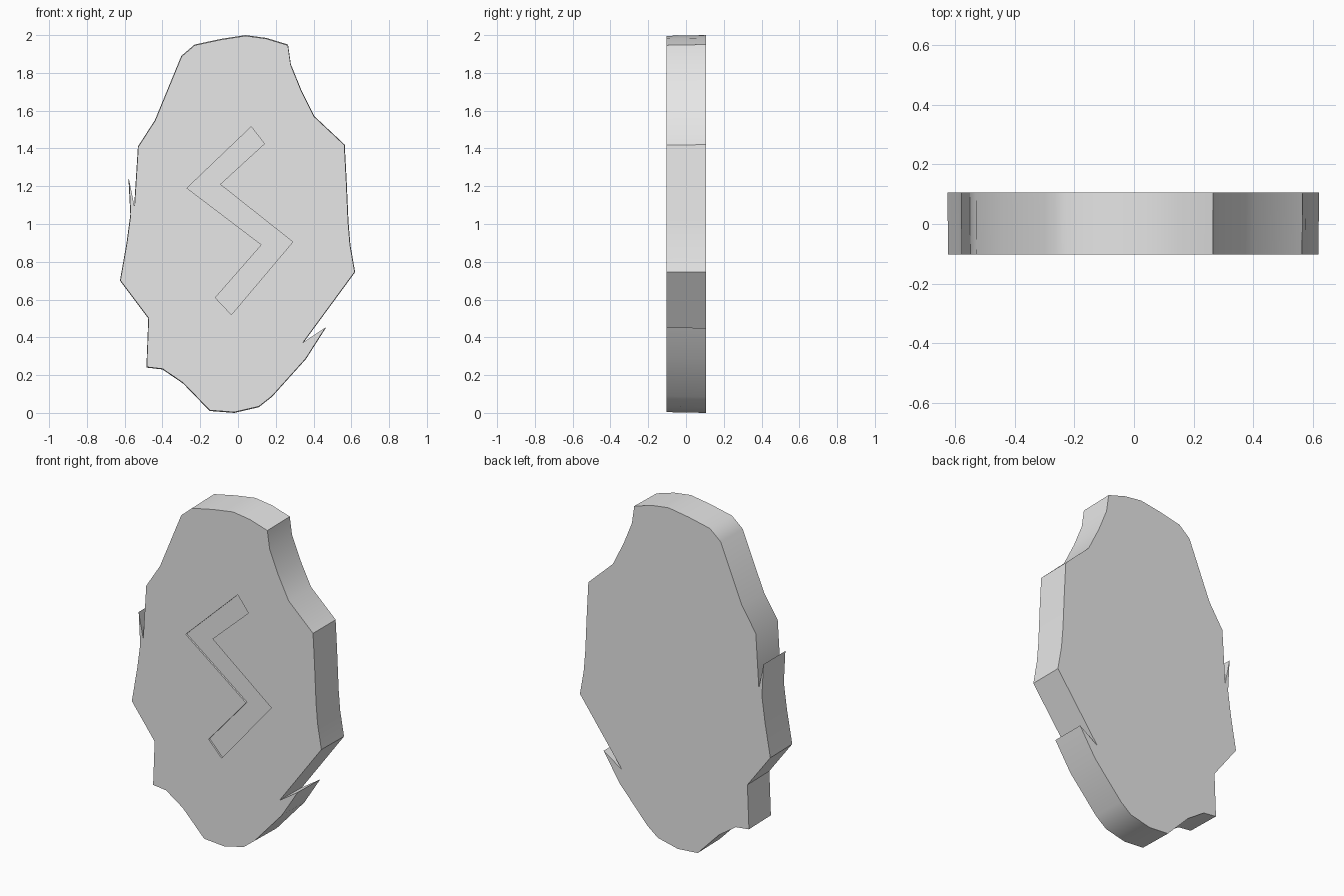
import bpy
import bmesh

cube = bpy.data.objects.get("Cube")
if cube:
    bpy.data.objects.remove(cube, do_unlink=True)

FRONT, BACK = -0.103, 0.105
GROOVE_FLOOR = -0.093

# Worn stone silhouette as (x, z), including the two chipped slivers
OUTLINE = [
    (.04, 2), (-.09, 1.98), (-.23, 1.95), (-.3, 1.89), (-.44, 1.55),
    (-.53, 1.41), (-.55, 1.09), (-.58, 1.24), (-.57, 1.05), (-.59, .9),
    (-.625, .7), (-.475, .5), (-.485, .24), (-.4, .23), (-.29, .155),
    (-.15, .01), (-.02, 0), (.11, .03), (.18, .085), (.27, .185),
    (.36, .285), (.465, .45), (.345, .37), (.62, .745), (.595, .89),
    (.585, 1.01), (.575, 1.235), (.565, 1.42), (.405, 1.57),
    (.335, 1.71), (.28, 1.845), (.265, 1.95), (.15, 1.985),
]

# Zigzag channel carved in the front
ZIGZAG = [
    (.07, 1.515), (-.27, 1.19), (.125, .89), (-.12, .61),
    (-.035, .52), (.29, .905), (-.095, 1.21), (.14, 1.425),
]


def prism(name, profile, y_front, y_back, front_scale=1.0):
    """Extrude an (x, z) profile in y, optionally tapering the front."""
    bm = bmesh.new()
    rings = []
    for y, s in ((y_front, front_scale), (y_back, 1.0)):
        rings.append([bm.verts.new((x * s, y, 1 + (z - 1) * s))
                      for x, z in profile])
    front, back = rings
    bm.faces.new(front)
    bm.faces.new(back[::-1])
    for i in range(len(profile)):
        j = (i + 1) % len(profile)
        bm.faces.new((front[i], back[i], back[j], front[j]))
    bmesh.ops.recalc_face_normals(bm, faces=bm.faces)
    mesh = bpy.data.meshes.new(name)
    bm.to_mesh(mesh)
    bm.free()
    obj = bpy.data.objects.new(name, mesh)
    bpy.context.collection.objects.link(obj)
    return obj


# Stone colour
stone = bpy.data.materials.new("stone_grey")
stone.use_nodes = True
colour = (0.8, 0.8, 0.8, 1)
stone.diffuse_color = colour
stone.node_tree.nodes["Principled BSDF"].inputs["Base Color"].default_value = colour

# Slab and the cutter for its channel
slab = prism("stone_slab", OUTLINE, FRONT, BACK, front_scale=0.996)
cutter = prism("channel_cutter", ZIGZAG, -0.2, GROOVE_FLOOR)
for obj in (slab, cutter):
    obj.data.materials.append(stone)
cutter.hide_render = True

# Carve the channel, then drop the cutter
carve = slab.modifiers.new("carve_channel", 'BOOLEAN')
carve.operation = 'DIFFERENCE'
carve.solver = 'EXACT'
carve.object = cutter
bpy.ops.object.select_all(action='DESELECT')
slab.select_set(True)
bpy.context.view_layer.objects.active = slab
bpy.ops.object.modifier_apply(modifier=carve.name)
bpy.data.objects.remove(cutter, do_unlink=True)

# Soft rounding along the rim, crisp front, back and chips
bpy.ops.object.shade_smooth_by_angle(angle=0.55)
